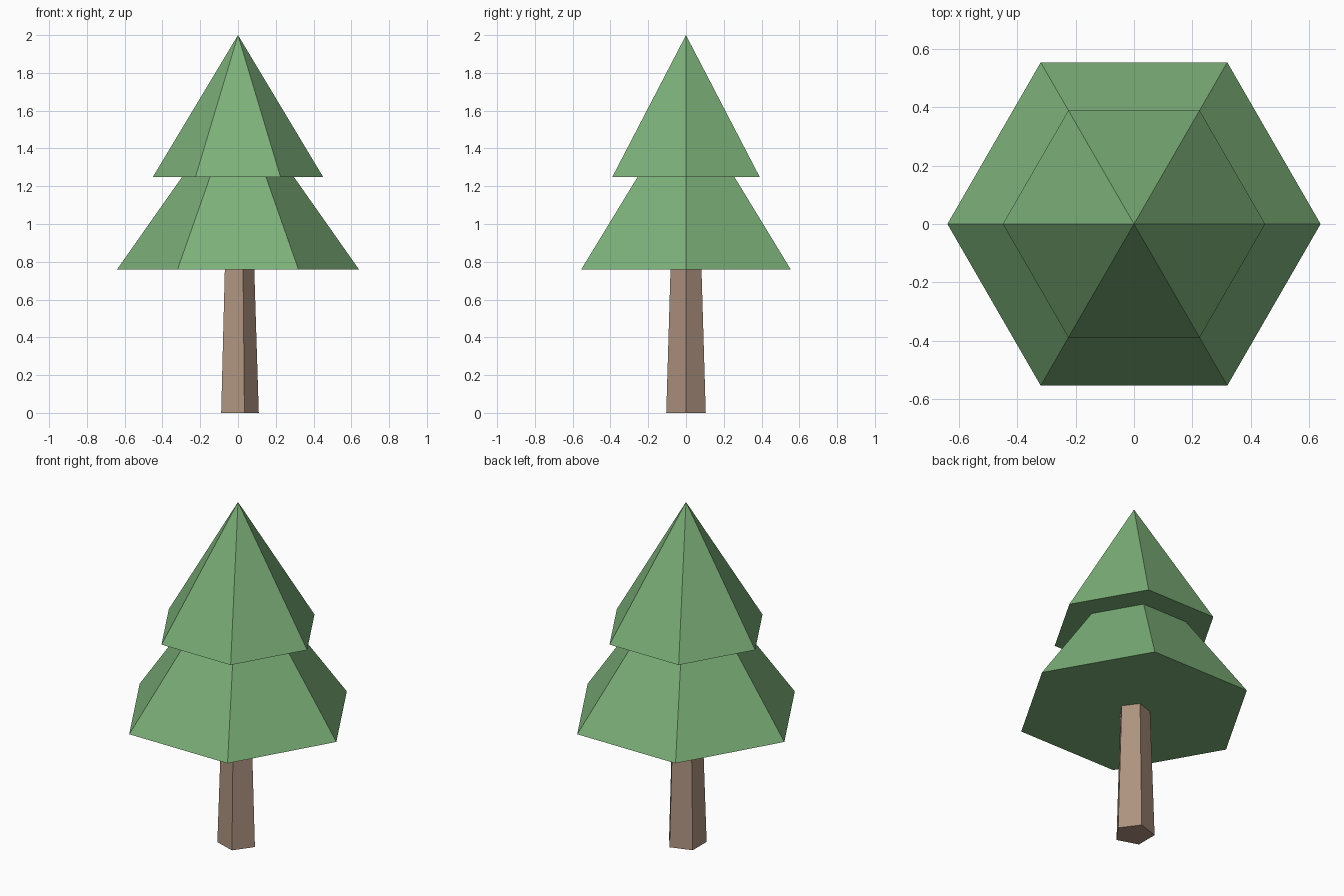
import bpy, bmesh, math

if "Cube" in bpy.data.objects:
    bpy.data.objects.remove(bpy.data.objects["Cube"])


def material(name, color):
    m = bpy.data.materials.new(name)
    m.diffuse_color = (*color, 1.0)
    m.use_nodes = True
    m.node_tree.nodes["Principled BSDF"].inputs["Base Color"].default_value = m.diffuse_color
    return m


def ring(bm, sides, radius, z):
    # First corner points along +x
    return [bm.verts.new((radius * math.cos(2 * math.pi * i / sides),
                          radius * math.sin(2 * math.pi * i / sides), z))
            for i in range(sides)]


def tapered(name, sides, r_bottom, r_top, z_bottom, z_top, mat):
    """Closed tapered prism, or a pyramid when r_top is zero."""
    bm = bmesh.new()
    low = ring(bm, sides, r_bottom, z_bottom)
    bm.faces.new(low[::-1])
    if r_top > 0:
        high = ring(bm, sides, r_top, z_top)
        bm.faces.new(high)
    else:
        high = [bm.verts.new((0, 0, z_top))] * sides
    for i in range(sides):
        j = (i + 1) % sides
        corners = [low[i], low[j], high[j]]
        if r_top > 0:
            corners.append(high[i])
        bm.faces.new(corners)
    bmesh.ops.recalc_face_normals(bm, faces=bm.faces)
    mesh = bpy.data.meshes.new(name)
    bm.to_mesh(mesh)
    bm.free()
    mesh.materials.append(mat)
    obj = bpy.data.objects.new(name, mesh)
    bpy.context.collection.objects.link(obj)
    return obj


bark = material("bark_brown", (0.423, 0.292, 0.216))
needles = material("needle_green", (0.202, 0.434, 0.191))

# Five-sided trunk
tapered("trunk", 5, 0.11, 0.086, 0.0, 0.765, bark)
# Two six-sided foliage tiers, the lower tip hidden in the upper tier
tapered("lower_foliage", 6, 0.64, 0.0, 0.76, 1.67, needles)
tapered("upper_foliage", 6, 0.45, 0.0, 1.25, 2.0, needles)
